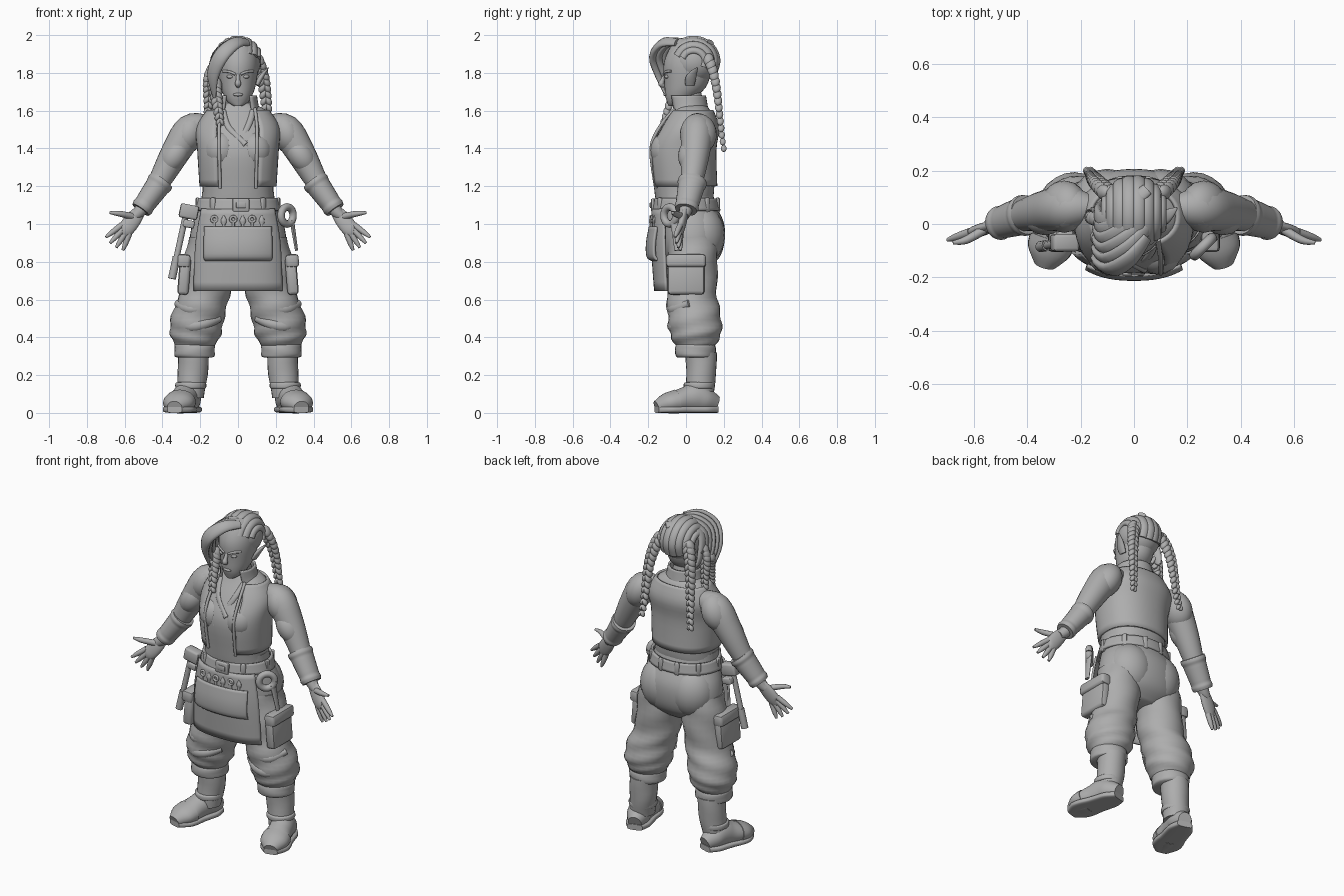
import bpy, bmesh
from math import sin, cos, pi, radians, copysign
from mathutils import Vector, Matrix, Euler
from mathutils.geometry import interpolate_bezier

cube = bpy.data.objects.get("Cube")
if cube:
    bpy.data.objects.remove(cube)

GREY = (.42, .42, .42, 1)
clay = bpy.data.materials.new("clay_grey")
clay.use_nodes = True
clay.diffuse_color = GREY
clay.node_tree.nodes["Principled BSDF"].inputs["Base Color"].default_value = GREY
X, Y, Z = Vector((1, 0, 0)), Vector((0, 1, 0)), Vector((0, 0, 1))


def finish(name, bm, mirror=False, thick=0):
    bmesh.ops.recalc_face_normals(bm, faces=bm.faces[:])
    mesh = bpy.data.meshes.new(name)
    bm.to_mesh(mesh)
    bm.free()
    mesh.materials.append(clay)
    mesh.shade_smooth()
    mesh.set_sharp_from_angle(angle=radians(45))
    part = bpy.data.objects.new(name, mesh)
    bpy.context.scene.collection.objects.link(part)
    if thick:
        shell = part.modifiers.new("thickness", 'SOLIDIFY')
        shell.thickness, shell.offset = thick, 0
    if mirror:
        part.modifiers.new("mirror", 'MIRROR')


def smooth_path(points, steps=4):
    last, result = len(points) - 1, []
    for i in range(last):
        before, here, there, after = [points[min(max(i + k, 0), last)] for k in (-1, 0, 1, 2)]
        for s in range(steps):
            t = s / steps
            result.append(here + (there - before) * (t / 2)
                          + (before * 2 - here * 5 + there * 4 - after) * (t * t / 2)
                          + (here * 3 - before - there * 3 + after) * (t ** 3 / 2))
    return result + [points[-1]]


def tube(name, rings, sides=24, axis=Y, around=None, level=False, power=1, flat=1, arc=None,
         folds=0, mirror=False, thick=0):
    """Loft rings of x, y, z, half width and optional half depth; an arc leaves the loft open."""
    rings = [Vector(r if len(r) == 5 else (*r, r[3] * flat)) for r in rings]
    samples = smooth_path(rings)
    centres = [Vector(s[:3]) for s in samples]
    start, end = [radians(a) for a in arc] if arc else (0, 2 * pi)
    count = sides + 1 if arc else sides
    bm, loops = bmesh.new(), []
    for i, (sample, centre) in enumerate(zip(samples, centres)):
        width, depth = [max(size, .002) for size in sample[3:]]
        ahead = centres[min(i + 1, len(centres) - 1)] - centres[max(i - 1, 0)]
        tangent = Z if level else ahead.normalized()
        v = axis if around is None else centre - around
        v = (v - tangent * v.dot(tangent)).normalized()
        u, loop = v.cross(tangent), []
        for j in range(count):
            angle = start + (end - start) * j / sides
            wave = 1 + folds * sin(2 * angle + 1.3 * i)
            across, along = [copysign(abs(q) ** power, q) * wave for q in (sin(angle), cos(angle))]
            loop.append(bm.verts.new(centre + u * across * width - v * along * depth))
        loops.append(loop)
    for low, high in zip(loops, loops[1:]):
        for j in range(sides):
            k = (j + 1) % count
            bm.faces.new((low[j], low[k], high[k], high[j]))
    if not arc:
        bm.faces.new(loops[0])
        bm.faces.new(loops[-1])
    finish(name, bm, mirror, thick)


def body(name, rows, **options):
    """Level loft on the centre line from rows of y, z, half width, half depth."""
    tube(name, [(0, *row) for row in rows], level=True, **options)


def rod(name, points, radius, **options):
    tube(name, [(*p, radius) for p in points], sides=12, **options)


def band(name, centre, radius, height, **options):
    x, y, z = centre
    tube(name, [(x, y, z + height * s / 2, radius * (1 if abs(s) < 1 else .85)) for s in (-1, -.7, .7, 1)],
         level=True, mirror=True, **options)


def hoop(name, centre, radius, wire, right):
    centre = Vector(centre)
    turns = [centre + (right * cos(a) + Z * sin(a)) * radius for a in [pi * k / 8 for k in range(17)]]
    rod(name, turns, wire, around=centre)


def slab(name, centre, size, turn=(0, 0, 0), bevel=.008, mirror=False):
    bm = bmesh.new()
    bmesh.ops.create_cube(bm, size=1, matrix=Matrix.LocRotScale(Vector(centre), Euler(turn), Vector(size)))
    bmesh.ops.bevel(bm, geom=bm.edges[:], offset=bevel, segments=2, profile=.5, affect='EDGES')
    finish(name, bm, mirror)


def add_ball(bm, centre, size, turn=(0, 0, 0)):
    bmesh.ops.create_uvsphere(bm, u_segments=20, v_segments=12, radius=1,
                              matrix=Matrix.LocRotScale(Vector(centre), Euler(turn), Vector(size)))


def ball(name, centre, size, turn=(0, 0, 0), mirror=False):
    bm = bmesh.new()
    add_ball(bm, centre, size, turn)
    finish(name, bm, mirror)


def braid(name, start, tip, bulge, lobes=9, mirror=False):
    bm, start, tip = bmesh.new(), Vector(start), Vector(tip)
    handles = start.lerp(tip, .25) + Vector(bulge), start.lerp(tip, .65)
    for i, p in enumerate(interpolate_bezier(start, *handles, tip, lobes)):
        r = .028 * (1 - .5 * i / lobes)
        for side in (-1, 1):
            add_ball(bm, p + X * side * r * .5, (r * .8, r, r * 1.3), (0, -side * .5, 0))
    finish(name, bm, mirror)


# Torso, shirt and open vest
torso = [(-.01, 1.12, .19, .15), (-.01, 1.2, .188, .16), (-.02, 1.39, .2, .165),
         (.015, 1.51, .205, .145), (.03, 1.6, .15, .1), (.02, 1.64, .07, .07)]
body("shirt", torso, sides=40, power=.9)
body("vest", [(y, z, width + .01, depth + .01) for y, z, width, depth in torso[1:-1]],
     sides=40, power=.9, arc=(29, 331), thick=.012)
ball("bust", (.09, -.1, 1.39), (.09, .09, .1), mirror=True)
rod("vest_front_edge", [(.095, -.16, 1.19), (.1, -.185, 1.4), (.1, -.135, 1.52), (.09, -.06, 1.61)],
    radius=.009, mirror=True)
for side, low in ((1, 1.35), (-1, 1.42)):
    rod("shirt_lapel", [(side * .08, -.06, 1.6), (side * .05, -.125, 1.51), (-side * .04, -.175, low)],
        radius=.016, flat=.6)
body("neck", [(.03, 1.56, .08, .08), (.01, 1.7, .06, .07)])
body("collar", [(.02, 1.57, .125, .1), (.01, 1.62, .105, .1), (0, 1.68, .095, .1)], arc=(42, 318), thick=.012)

# Arms, bracers and hands
tube("arms", [(.16, .06, 1.53, .05), (.25, .06, 1.5, .083), (.33, .05, 1.38, .077), (.42, .03, 1.22, .058),
              (.51, 0, 1.08, .036), (.55, -.01, 1.04, .025)], mirror=True)
ball("deltoids", (.262, .065, 1.475), (.083, .098, .115), turn=(0, -.45, 0), mirror=True)
ball("biceps", (.335, .03, 1.36), (.068, .072, .1), turn=(0, -.6, 0), mirror=True)
elbow, wrist = Vector((.405, .035, 1.23)), Vector((.515, 0, 1.075))
tube("bracers", [(*elbow.lerp(wrist, k / 10), .068 - .0015 * k + .004 * (k in (1, 9))) for k in range(11)],
     flat=1.1, mirror=True)
first_knuckle, last_knuckle = Vector((.615, -.03, .995)), Vector((.575, -.03, .95))
first_tip, last_tip = Vector((.7, -.06, .93)), Vector((.61, -.03, .86))
middle = first_knuckle.lerp(last_knuckle, .5)
tube("palms", [(*wrist, .03), (*wrist.lerp(middle, .5), .043), (*middle, .042),
               (*middle.lerp(first_tip, .2), .03)], flat=.5, mirror=True)
for i, name in enumerate(("index", "middle", "ring", "little")):
    root, tip = first_knuckle.lerp(last_knuckle, i / 3), first_tip.lerp(last_tip, i / 3)
    tip += (tip - root) * .1 * (i in (1, 2))
    tube(name + "_finger", [(*root, .016), (*root.lerp(tip, .6), .014), (*tip, .007)], sides=12, mirror=True)
tube("thumb", [(.56, -.02, 1.04, .018), (.63, -.06, 1.055, .015), (.68, -.07, 1.06, .007)],
     sides=12, mirror=True)

# Hips, trousers and cuffs
body("hips", [(-.01, 1.17, .19, .15), (0, 1.1, .2, .16), (.03, 1, .242, .172), (.035, .9, .255, .168),
              (.035, .82, .23, .14), (.03, .76, .13, .08)], sides=40, power=.95)
ball("buttocks", (.1, .075, .94), (.14, .132, .16), mirror=True)
tube("trouser_legs", [(.135, .035, .93, .125), (.155, .035, .8, .133), (.172, .03, .64, .132),
                      (.205, .04, .54, .14), (.222, .05, .45, .14), (.225, .05, .39, .125),
                      (.23, .05, .34, .09)], level=True, folds=.035, mirror=True)
for z in (.55, .46):
    tube("trouser_fold", [(.1, -.02, z + .04, .02), (.18, -.065, z + .01, .03), (.26, -.055, z, .032),
                          (.32, .02, z + .03, .02)], axis=Z, mirror=True)
band("trouser_cuffs", (.23, .05, .33), radius=.106, height=.075, folds=.015)

# Boots
tube("boot_shafts", [(.235, .08, .32, .083), (.24, .08, .2, .079), (.255, .07, .08, .073)],
     level=True, folds=.015, mirror=True)
band("boot_ankle_straps", (.25, .07, .145), radius=.081, height=.035)
heel, toe = Vector((.245, .16, 0)), Vector((.335, -.155, 0))
widths = .04, .066, .07, .072, .08, .075, .035
heights = .09, .13, .16, .14, .12, .1, .06
foot = [(*(heel.lerp(toe, i / 6) + Z * tall / 2), wide, tall / 2)
        for i, (wide, tall) in enumerate(zip(widths, heights))]
tube("boot_feet", foot, axis=Z, mirror=True)
tube("boot_toe_caps", [(x, y, z, wide + .005, deep + .004) for x, y, z, wide, deep in foot[4:]],
     axis=Z, mirror=True)
tube("boot_soles", [(x, y, .018, wide + .006, .018) for x, y, z, wide, deep in foot],
     axis=Z, power=.5, mirror=True)

# Belt and buckle
body("belt", [(0, 1.135, .205, .165), (0, 1.07, .222, .176)], sides=40, arc=(0, 360), thick=.014)
slab("buckle", (.015, -.176, 1.1), (.09, .02, .07))
slab("buckle_bar", (.015, -.186, 1.1), (.05, .012, .03), bevel=.004)
for angle in (38, 85, 130, 165):
    a = radians(angle)
    slab("belt_loop", (.215 * sin(a), -.174 * cos(a), 1.1), (.03, .02, .08), (0, 0, a), mirror=True)

# Apron with tool pouch
body("apron", [(0, 1.08, .22, .176), (0, .9, .255, .18), (0, .645, .268, .163)],
     power=.8, arc=(-57, 57), thick=.012)
body("tool_pouch", [(0, .985, .26, .19), (0, .9, .266, .205), (0, .83, .266, .203), (0, .81, .26, .18)],
     power=.85, arc=(-39, 39), thick=.014)
for x in (-.09, 0, .09):
    front = .02 * (x != 0) - .2
    rod("pouch_seam", [(x, front + .008, .975), (x, front - .004, .83)], radius=.006)
for i in range(6):
    x = -.125 + .05 * i
    y = 1.2 * x * x - .187
    rod("tool_shank", [(x, y, .9), (x, y, 1.01)], radius=.008)
    if i % 2:
        tube("tool_tip", [(x, y, 1, .012), (x, y, 1.02, .016), (x, y, 1.045, .003)], sides=12, flat=.6)
    else:
        hoop("wrench_head", (x, y, 1.025), radius=.015, wire=.007, right=X)

# Leg pockets
slab("cargo_pockets", (.285, 0, .725), (.06, .195, .2), (0, -.08, 0), bevel=.018, mirror=True)
slab("cargo_flaps", (.287, 0, .805), (.07, .21, .07), (0, -.08, 0), bevel=.016, mirror=True)

# Hammer on the right hip, tape roll on the left
top, butt = Vector((-.265, -.07, 1.1)), Vector((-.35, -.085, .71))
rod("hammer_handle", [top, butt], radius=.016)
rod("hammer_grip", [top.lerp(butt, .7), butt], radius=.021)
slab("hammer_head", (-.26, -.07, 1.065), (.1, .065, .075), (0, .2, 0), bevel=.012)
slab("hammer_loop", (-.26, -.06, 1), (.06, .07, .04), (0, .2, 0))
hoop("tape_roll", (.26, -.085, 1.045), radius=.045, wire=.02, right=(X + Y).normalized())
tube("hanging_strap", [(.285, -.06, 1.02, .012), (.31, -.045, .86, .008)], sides=12, flat=2)

# Head and face
body("head", [(-.075, 1.625, .022, .018), (-.05, 1.645, .053, .05), (-.025, 1.68, .075, .085),
              (0, 1.74, .095, .114), (.01, 1.85, .108, .128), (.02, 1.94, .09, .1), (.02, 1.98, .04, .05)],
     sides=32)
tube("nose", [(0, -.105, 1.8, .009), (0, -.125, 1.76, .012), (0, -.13, 1.742, .017), (0, -.115, 1.728, .009)],
     sides=12)
ball("eyes", (.04, -.1, 1.78), (.02, .014, .011), mirror=True)
ball("lips", (0, -.107, 1.685), (.027, .012, .009))
rod("eyebrows", [(.014, -.117, 1.792), (.045, -.107, 1.806), (.08, -.08, 1.808)], radius=.007,
    axis=Z, mirror=True)
tube("ears", [(.1, .02, 1.735, .012), (.118, .025, 1.77, .014), (.138, .04, 1.8, .01), (.162, .06, 1.828, .002)],
     sides=16, flat=2, mirror=True)

# Hair cap, rows over the crown and side sweep
crown, reach = Vector((0, .04, 1.86)), Vector((.122, .13, .124))
ball("hair_cap", crown, reach)
for k in range(8):
    lean, row = -1.1 + k * .31, []
    for step in range(7):
        s = .35 + .55 * step
        way = Vector((sin(lean), -cos(lean) * cos(s), cos(lean) * sin(s)))
        row.append((*(crown + way * reach), .012 + .014 * cos(lean), .014))
    tube("hair_row", row, sides=12, around=crown)
for i in range(6):
    k = i / 5
    side, back = -.03 * k, .18 * k
    tube("swept_lock", [(.05, back - .05, 1.962, .024), (side - .01, back - .125, 1.96, .036),
                        (side - .085, back - .17, 1.895, .042), (-.132, back - .14, 1.79, .036),
                        (-.125, back - .1, 1.67 + .05 * k, .01)], sides=14, around=crown, flat=.5)

# Braids
braid("back_braids", (.1, .12, 1.87), (.17, .2, 1.4), bulge=(.045, .035, 0), lobes=15, mirror=True)
braid("right_side_braid", (-.13, .02, 1.82), (-.16, .04, 1.6), bulge=(-.03, 0, 0))
braid("right_front_braid", (-.125, -.05, 1.75), (-.095, -.12, 1.54), bulge=(0, 0, 0))
